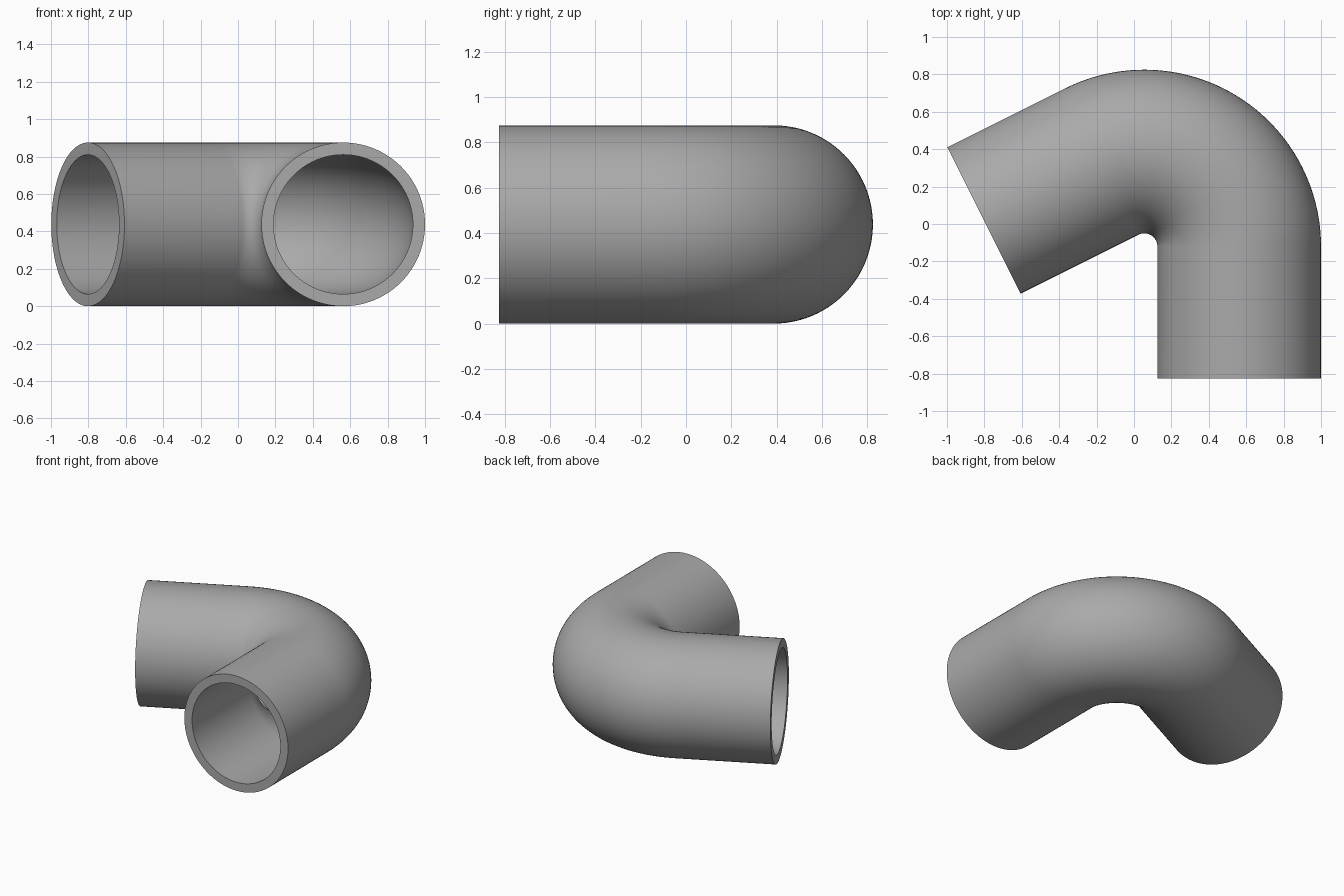
import bpy, bmesh, math
from mathutils import Vector

if "Cube" in bpy.data.objects:
    bpy.data.objects.remove(bpy.data.objects["Cube"])

OUTER, INNER = 0.4375, 0.3725     # pipe wall radii
BEND_R = 0.5075                   # centreline bend radius
CENTRE = Vector((0.055, -0.12, OUTER))
TURN = math.radians(116.565)      # total bend angle
STRAIGHT = 0.705                  # length of each straight arm
SIDES, STEPS = 96, 48

grey = bpy.data.materials.new("pipe grey")
grey.diffuse_color = (0.4, 0.4, 0.4, 1)
grey.use_nodes = True
grey.node_tree.nodes["Principled BSDF"].inputs["Base Color"].default_value = grey.diffuse_color


def station(angle, shift):
    """Centreline point and outward direction of the bend."""
    out = Vector((math.cos(angle), math.sin(angle), 0))
    along = Vector((-math.sin(angle), math.cos(angle), 0))
    return CENTRE + out * BEND_R + along * shift, out


# Centreline: straight arm, bend, straight arm
path = [station(0, -STRAIGHT)]
path += [station(TURN * i / STEPS, 0) for i in range(STEPS + 1)]
path.append(station(TURN, STRAIGHT))

bm = bmesh.new()


def rings(radius):
    result = []
    for point, out in path:
        ring = []
        for k in range(SIDES):
            a = math.tau * k / SIDES
            offset = out * math.cos(a) + Vector((0, 0, math.sin(a)))
            ring.append(bm.verts.new(point + offset * radius))
        result.append(ring)
    return result


def bridge(a, b):
    for k in range(SIDES):
        n = (k + 1) % SIDES
        bm.faces.new((a[k], a[n], b[n], b[k]))


# Outer wall, bore and the two annular rims
outer, inner = rings(OUTER), rings(INNER)
for wall in (outer, inner):
    for a, b in zip(wall, wall[1:]):
        bridge(a, b)
for end in (0, -1):
    bridge(outer[end], inner[end])
bmesh.ops.recalc_face_normals(bm, faces=bm.faces)

mesh = bpy.data.meshes.new("pipe_elbow")
bm.to_mesh(mesh)
bm.free()
mesh.materials.append(grey)
pipe = bpy.data.objects.new("pipe_elbow", mesh)
bpy.context.collection.objects.link(pipe)

# Smooth walls with crisp rims
bpy.context.view_layer.objects.active = pipe
pipe.select_set(True)
bpy.ops.object.shade_smooth_by_angle(angle=math.radians(35))
